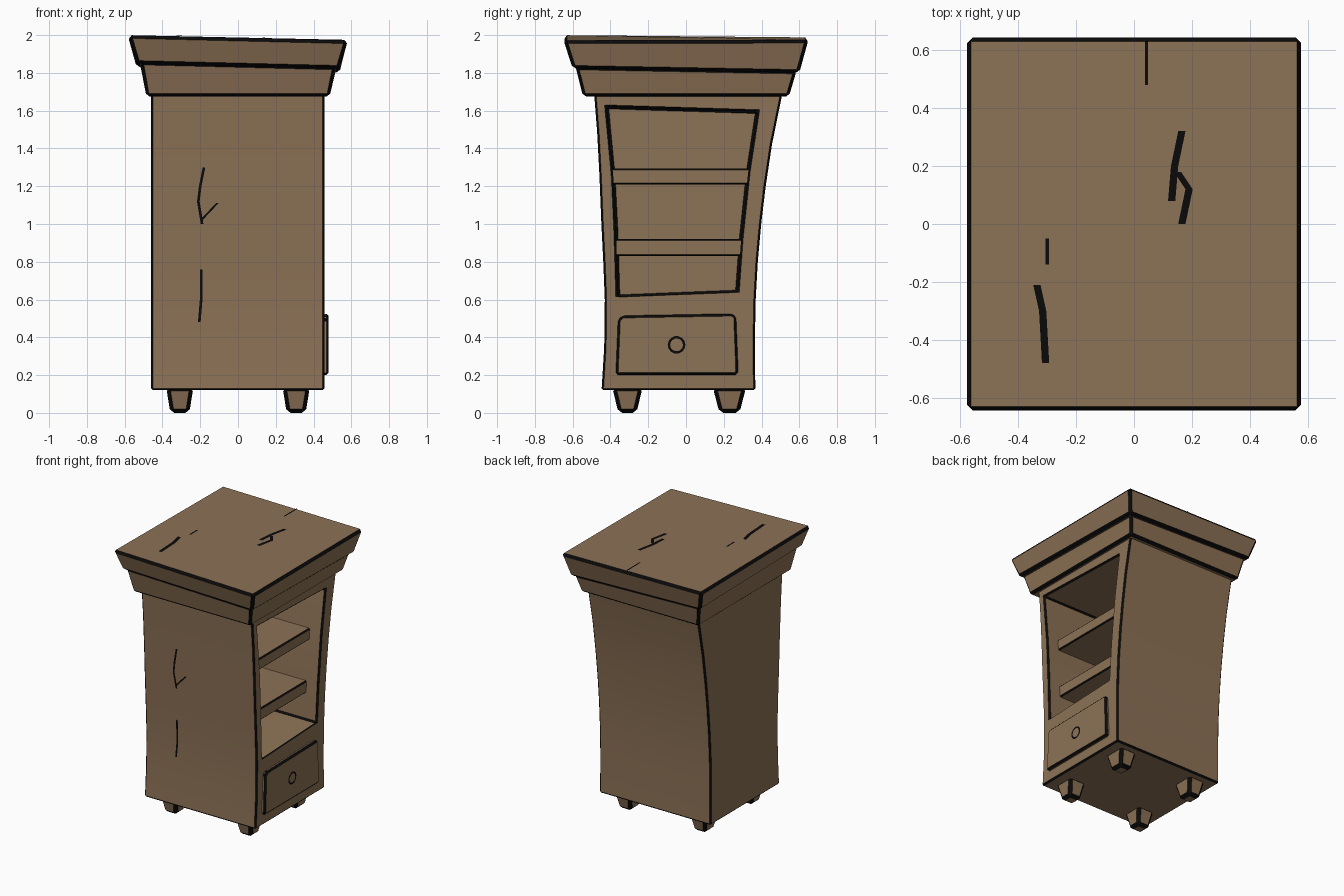
import bpy, bmesh, math

if "Cube" in bpy.data.objects:
    bpy.data.objects.remove(bpy.data.objects["Cube"])


def material(name, rgb):
    m = bpy.data.materials.new(name)
    m.diffuse_color = (*rgb, 1)
    m.use_nodes = True
    m.node_tree.nodes["Principled BSDF"].inputs["Base Color"].default_value = m.diffuse_color
    return m


WOOD = material("brown wood", (0.265, 0.168, 0.093))
INK = material("black ink", (0.003, 0.003, 0.003))


def make(name, verts, faces, mats):
    me = bpy.data.meshes.new(name)
    me.from_pydata(verts, [], faces)
    bm = bmesh.new()
    bm.from_mesh(me)
    bmesh.ops.recalc_face_normals(bm, faces=bm.faces)
    bm.to_mesh(me)
    bm.free()
    for m in mats:
        me.materials.append(m)
    ob = bpy.data.objects.new(name, me)
    bpy.context.collection.objects.link(ob)
    return ob


def loft(name, a, b):
    """Solid between two matching loops."""
    n = len(a)
    faces = [list(range(n))[::-1], list(range(n, 2 * n))]
    faces += [[i, (i + 1) % n, n + (i + 1) % n, n + i] for i in range(n)]
    return make(name, list(a) + list(b), faces, [WOOD, INK])


def prism(name, yz, x0, x1):
    return loft(name, [(x0, y, z) for y, z in yz], [(x1, y, z) for y, z in yz])


def apply(ob, mod):
    bpy.ops.object.select_all(action='DESELECT')
    ob.select_set(True)
    bpy.context.view_layer.objects.active = ob
    bpy.ops.object.modifier_apply(modifier=mod.name)


def ink_edges(ob, width):
    """Chamfer the sharp edges in black."""
    b = ob.modifiers.new("ink", 'BEVEL')
    b.width, b.segments, b.material = width, 1, 1
    b.limit_method, b.angle_limit = 'ANGLE', math.radians(35)
    apply(ob, b)
    bpy.ops.object.shade_smooth_by_angle(angle=math.radians(25))
    return ob


# Flared body with the open shelf bay cut from the +x side
FRONT = [(-.447, .12), (-.433, .35), (-.43, .6), (-.438, .8), (-.448, 1.0),
         (-.458, 1.25), (-.47, 1.48), (-.487, 1.70)]
BACK = [(.367, .12), (.365, .4), (.369, .6), (.38, .8), (.398, 1.0),
        (.422, 1.2), (.455, 1.42), (.512, 1.70)]
body = prism("body", FRONT + BACK[::-1], -.46, .457)
bay = prism("bay_cutter", [(-.36, .615), (-.37, .95), (-.385, 1.25), (-.42, 1.62),
                           (.378, 1.595), (.33, 1.28), (.292, .92), (.272, .64)],
            -.40, .6)
cut = body.modifiers.new("bay", 'BOOLEAN')
cut.operation, cut.solver, cut.object = 'DIFFERENCE', 'EXACT', bay
apply(body, cut)
bpy.data.objects.remove(bay)
ink_edges(body, .015)

# Shelves
for i, (y0, y1, z0, z1) in enumerate([(-.385, .305, .83, .92), (-.40, .34, 1.21, 1.295)]):
    shelf = prism(f"shelf_{i + 1}", [(y0, z0), (y1, z0), (y1, z1), (y0, z1)], -.41, .36)
    ink_edges(shelf, .008)

# Drawer front with a flat ring pull
drawer = prism("drawer_front", [(-.372, .20), (.272, .20), (.276, .23), (.265, .51), (.245, .525),
                                (-.335, .515), (-.36, .495)], .43, .48)
ink_edges(drawer, .018)
N = 14
ring = [(.483, -.05 + r * math.cos(2 * math.pi * i / N), .36 + r * math.sin(2 * math.pi * i / N))
        for r in (.034, .047) for i in range(N)]
make("drawer_pull_ring", ring,
     [[i, (i + 1) % N, N + (i + 1) % N, N + i] for i in range(N)], [INK])


# Crown mouldings, slightly crooked; corners run front left, front right, back right, back left
def rect(x, y, zs):
    return [(-x, -y, zs[0]), (x, -y, zs[1]), (x, y, zs[2]), (-x, y, zs[3])]


TOP = (2.0, 1.972, 1.975, 1.988)
MID = (1.848, 1.822, 1.80, 1.83)
ink_edges(loft("lower_crown", rect(.485, .545, [1.675] * 4),
               rect(.517, .585, [z + .01 for z in MID])), .016)
ink_edges(loft("upper_crown", rect(.537, .60, MID), rect(.581, .648, TOP)), .018)

# Feet
for side in (-1, 1):
    for name, y, w in (("front", -.31, .08), ("back", .23, .088)):
        def square(a, b, z):
            return [(side * .308 + sx * a, y + sy * b, z)
                    for sx, sy in ((-1, -1), (1, -1), (1, 1), (-1, 1))]
        foot = loft(f"{name}_foot_{'left' if side < 0 else 'right'}",
                    square(.05, w * .6, 0), square(.072, w, .135))
        ink_edges(foot, .02)


# Inked cracks lying on the surfaces
def front_y(z):
    for (ya, za), (yb, zb) in zip(FRONT, FRONT[1:]):
        if z <= zb:
            return ya + (yb - ya) * (z - za) / (zb - za)


def top_z(x, y):
    u, v = x / 1.162 + .5, y / 1.296 + .5
    return (TOP[0] * (1 - u) + TOP[1] * u) * (1 - v) + (TOP[3] * (1 - u) + TOP[2] * u) * v


def crack(name, path, width, place):
    verts = [place(a + s * width / 2, b) for a, b in path for s in (-1, 1)]
    make(name, verts, [[2 * i, 2 * i + 1, 2 * i + 3, 2 * i + 2] for i in range(len(path) - 1)], [INK])


def on_front(x, z):
    return (x, front_y(z) - .004, z)


def on_top(x, y):
    return (x, y, top_z(x, y) + .005)


crack("front_crack_low", [(-.205, .48), (-.195, .6), (-.195, .76)], .014, on_front)
crack("front_crack_high", [(-.19, 1.0), (-.21, 1.12), (-.20, 1.2), (-.18, 1.3)], .014, on_front)
crack("front_crack_branch", [(-.195, 1.02), (-.11, 1.11)], .014, on_front)
crack("top_crack_back", [(.13, .08), (.14, .2), (.165, .32)], .025, on_top)
crack("top_crack_knot", [(.165, .0), (.19, .12), (.15, .18)], .025, on_top)
crack("top_crack_front", [(-.305, -.48), (-.315, -.3), (-.335, -.21)], .025, on_top)
crack("top_crack_thin", [(-.3, -.14), (-.3, -.05)], .012, on_top)
crack("top_crack_edge", [(.043, .48), (.043, .63)], .01, on_top)
